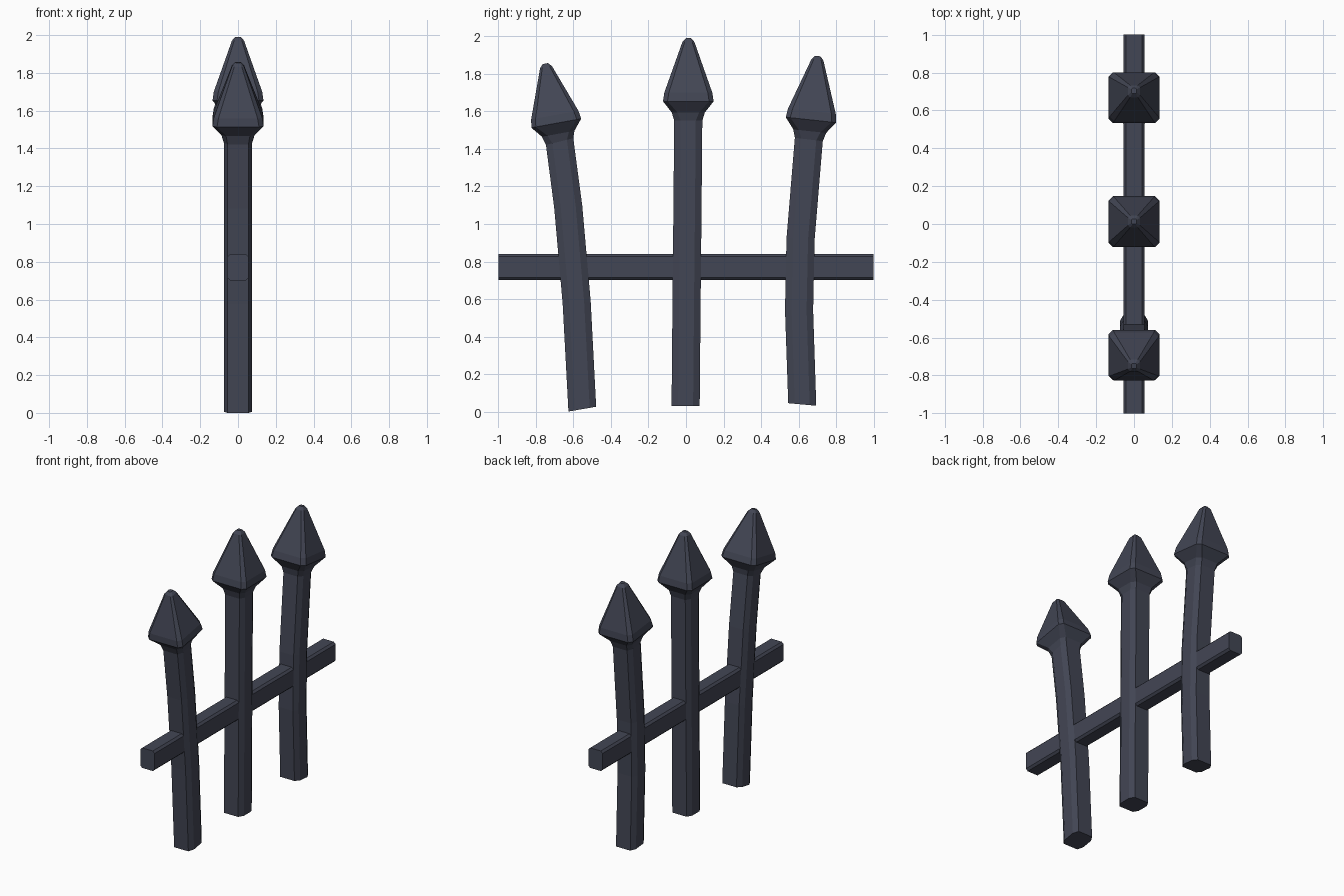
import bpy, bmesh, math
from mathutils import Vector

if "Cube" in bpy.data.objects:
    bpy.data.objects.remove(bpy.data.objects["Cube"])

iron = bpy.data.materials.new("dark blue grey iron")
iron.diffuse_color = (0.055, 0.061, 0.089, 1)
iron.use_nodes = True
iron.node_tree.nodes["Principled BSDF"].inputs["Base Color"].default_value = iron.diffuse_color


def make_object(name, bm):
    bmesh.ops.recalc_face_normals(bm, faces=bm.faces[:])
    mesh = bpy.data.meshes.new(name)
    bm.to_mesh(mesh)
    bm.free()
    mesh.materials.append(iron)
    ob = bpy.data.objects.new(name, mesh)
    bpy.context.collection.objects.link(ob)
    return ob


def section(h, cx, cy):
    """Square of half width h with cut corners."""
    return [(h, h - cy), (h - cx, h), (cx - h, h), (-h, h - cy),
            (-h, cy - h), (cx - h, -h), (h - cx, -h), (h, cy - h)]


# spear head: fraction of head height, half width, corner cut in x and y
HEAD = [(0.10, 0.088, 0.025, 0.030), (0.235, 0.135, 0.024, 0.024),
        (0.34, 0.128, 0.024, 0.024), (0.955, 0.032, 0.012, 0.012),
        (1.0, 0.014, 0.006, 0.006)]


def picket(name, path, tip, tilts):
    """Loft the bent shaft and its spear head; points are (y, z)."""
    bm = bmesh.new()
    rings = []

    def ring(y, z, tilt, h, cx, cy):
        # tilt is the lean of the shaft towards +y
        c, s = math.cos(tilt), math.sin(tilt)
        rings.append([bm.verts.new((u, y + v * c, z - v * s))
                      for u, v in section(h, cx, cy)])

    for (y, z), t in zip(path, tilts):
        ring(y, z, t, 0.075, 0.02, 0.035)
    base, end = Vector(path[-1]), Vector(tip)
    lean = math.atan2(end.x - base.x, end.y - base.y)
    for f, h, cx, cy in HEAD:
        p = base.lerp(end, f)
        ring(p.x, p.y, lean, h, cx, cy)
    for a, b in zip(rings, rings[1:]):
        for i in range(8):
            j = (i + 1) % 8
            bm.faces.new((a[i], a[j], b[j], b[i]))
    bm.faces.new(rings[0])
    bm.faces.new(rings[-1])
    return make_object(name, bm)


# three pickets, outer two bent
picket("front_picket", [(-0.553, 0.022), (-0.583, 0.59), (-0.628, 1.10), (-0.674, 1.449)],
       (-0.75, 1.865), [-0.17, -0.07, -0.10, -0.24])
picket("middle_picket", [(-0.002, 0.04), (0.003, 0.6), (0.008, 1.1), (0.012, 1.56)],
       (0.013, 2.0), [0, 0, 0, 0])
picket("back_picket", [(0.62, 0.047), (0.603, 0.55), (0.611, 0.93), (0.655, 1.46)],
       (0.703, 1.905), [0.09, 0.0, 0.05, 0.12])

# cross rail with slightly cut long edges
bm = bmesh.new()
ends = [[bm.verts.new((u * 0.055, y, 0.78 + v * 0.07))
         for u, v in section(1.0, 0.25, 0.2)] for y in (-1, 1)]
for i in range(8):
    j = (i + 1) % 8
    bm.faces.new((ends[0][i], ends[0][j], ends[1][j], ends[1][i]))
for e in ends:
    bm.faces.new(e)
make_object("cross_rail", bm)

# rest the lowest picket corner on the ground
obs = list(bpy.context.collection.objects)
low = min(v.co.z for o in obs for v in o.data.vertices)
for o in obs:
    for v in o.data.vertices:
        v.co.z -= low
